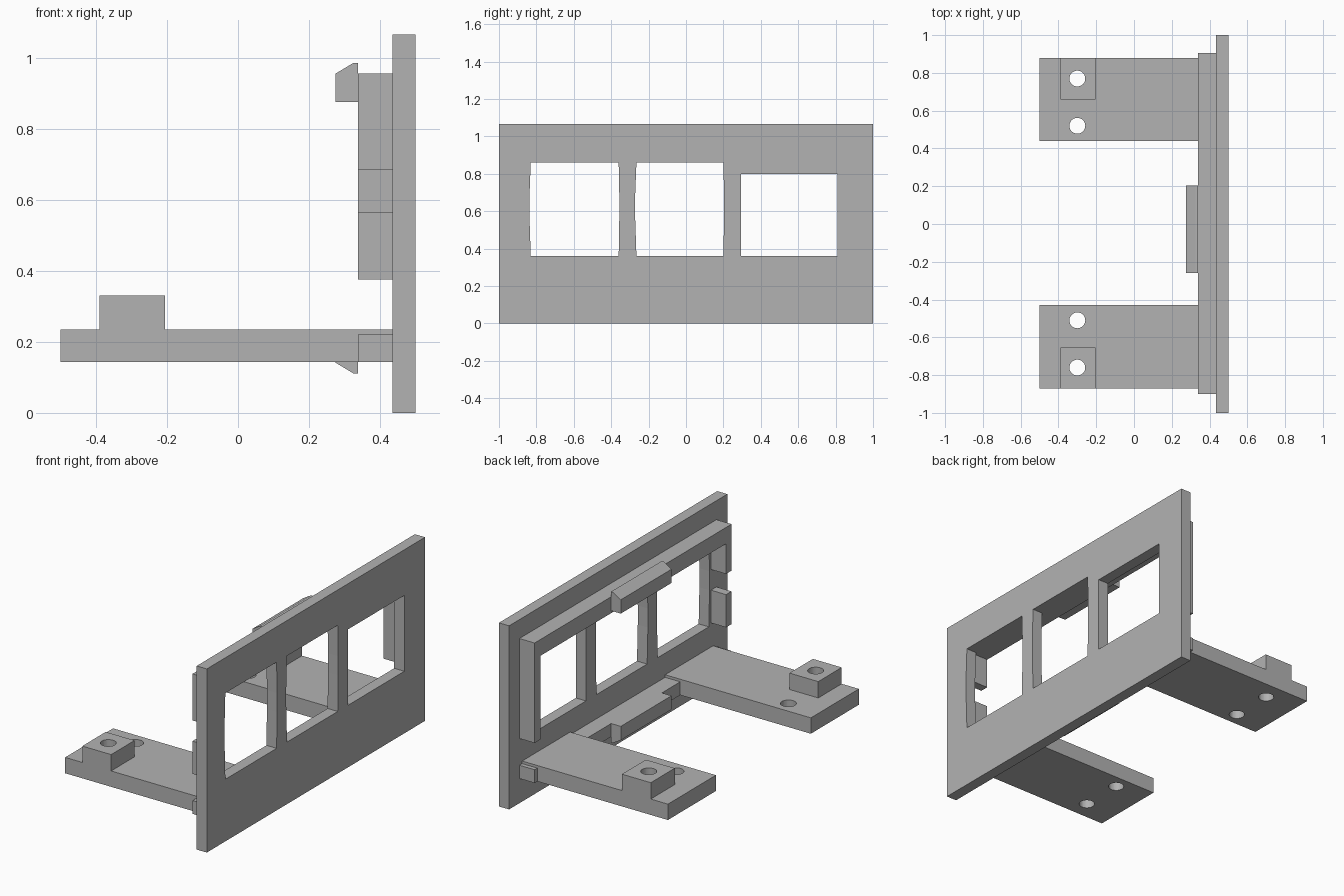
import bpy, bmesh, math
from mathutils import Matrix

cube = bpy.data.objects.get("Cube")
if cube:
    bpy.data.objects.remove(cube, do_unlink=True)

grey = bpy.data.materials.new("light_grey")
grey.use_nodes = True
colour = (0.45, 0.45, 0.45, 1)
grey.diffuse_color = colour
grey.node_tree.nodes["Principled BSDF"].inputs["Base Color"].default_value = colour

# Profile planes: columns are the profile's u, v and the extrusion direction
AXES = {
    "yz": Matrix(((0, 0, 1), (1, 0, 0), (0, 1, 0))),
    "xz": Matrix(((1, 0, 0), (0, 0, -1), (0, 1, 0))),
    "xy": Matrix.Identity(3),
}


def slab(name, plane, outlines, low, high):
    """Extrude an outline (later outlines are holes) from low to high."""
    curve = bpy.data.curves.new(name, "CURVE")
    curve.dimensions = "2D"
    curve.fill_mode = "BOTH"
    curve.extrude = (high - low) / 2
    for outline in outlines:
        spline = curve.splines.new("POLY")
        spline.points.add(len(outline) - 1)
        for point, (u, v) in zip(spline.points, outline):
            point.co = (u, v, 0, 1)
        spline.use_cyclic_u = True
    helper = bpy.data.objects.new(name + "_profile", curve)
    bpy.context.collection.objects.link(helper)
    bpy.context.view_layer.update()
    graph = bpy.context.evaluated_depsgraph_get()
    mesh = bpy.data.meshes.new_from_object(helper.evaluated_get(graph))
    bpy.data.objects.remove(helper, do_unlink=True)

    axes = AXES[plane]
    middle = (low + high) / 2
    shift = axes.col[2] * (-middle if plane == "xz" else middle)
    bm = bmesh.new()
    bm.from_mesh(mesh)
    bmesh.ops.remove_doubles(bm, verts=bm.verts, dist=1e-5)
    bm.transform(Matrix.Translation(shift) @ axes.to_4x4())
    bmesh.ops.recalc_face_normals(bm, faces=bm.faces)
    for face in bm.faces:
        face.smooth = False
    bm.to_mesh(mesh)
    bm.free()
    mesh.materials.clear()
    mesh.materials.append(grey)
    obj = bpy.data.objects.new(name, mesh)
    bpy.context.collection.objects.link(obj)
    return obj


def rect(u0, u1, v0, v1):
    return [(u0, v0), (u1, v0), (u1, v1), (u0, v1)]


def circle(u, v, radius=0.042, count=32):
    steps = [math.tau * i / count for i in range(count)]
    return [(u + radius * math.cos(a), v + radius * math.sin(a)) for a in steps]


def bowed_window(y0, y1, bow=0.007):
    """Window whose sides are slightly recessed at mid height."""
    return [(y0, 0.36), (y1, 0.36), (y1 + bow / 2, 0.57), (y1 + bow / 2, 0.68),
            (y1, 0.86), (y0, 0.86), (y0 - bow, 0.68), (y0 - bow, 0.57)]


# Face plate with three windows
slab("face_plate", "yz", [rect(-1, 1, 0, 1.065),
                          bowed_window(-0.83, -0.36),
                          bowed_window(-0.265, 0.2),
                          rect(0.295, 0.81, 0.36, 0.8)], 0.435, 0.5)

# Ribs on the inner side of the plate
ribs = {
    "top_rib": (-0.9, 0.905, 0.86, 0.955),
    "back_side_rib": (0.85, 0.905, 0.375, 0.86),
    "front_side_rib_upper": (-0.9, -0.85, 0.685, 0.86),
    "front_side_rib_lower": (-0.9, -0.85, 0.375, 0.565),
    "bottom_rib_middle": (-0.43, 0.44, 0.143, 0.22),
    "bottom_rib_front_end": (-0.9, -0.87, 0.143, 0.22),
    "bottom_rib_back_end": (0.88, 0.905, 0.143, 0.22),
}
for name, box in ribs.items():
    slab(name, "yz", [rect(*box)], 0.338, 0.435)

# Snap clips, the lower one mirrored from the upper one
clip = [(0.275, 0.875), (0.338, 0.875), (0.338, 0.985), (0.325, 0.985), (0.275, 0.955)]
slab("upper_clip", "xz", [clip], -0.26, 0.205)
slab("lower_clip", "xz", [[(x, 1.096 - z) for x, z in clip]], -0.26, 0.205)

# Support arms with drilled mounting blocks
for side, y0, y1, block0, block1, inner, outer in (
        ("front", -0.87, -0.43, -0.87, -0.655, -0.51, -0.76),
        ("back", 0.44, 0.88, 0.66, 0.88, 0.52, 0.77)):
    slab(side + "_arm", "xy", [rect(-0.5, 0.435, y0, y1),
                               circle(-0.3, inner), circle(-0.3, outer)], 0.143, 0.235)
    slab(side + "_mounting_block", "xy", [rect(-0.39, -0.205, block0, block1),
                                          circle(-0.3, outer)], 0.235, 0.33)
